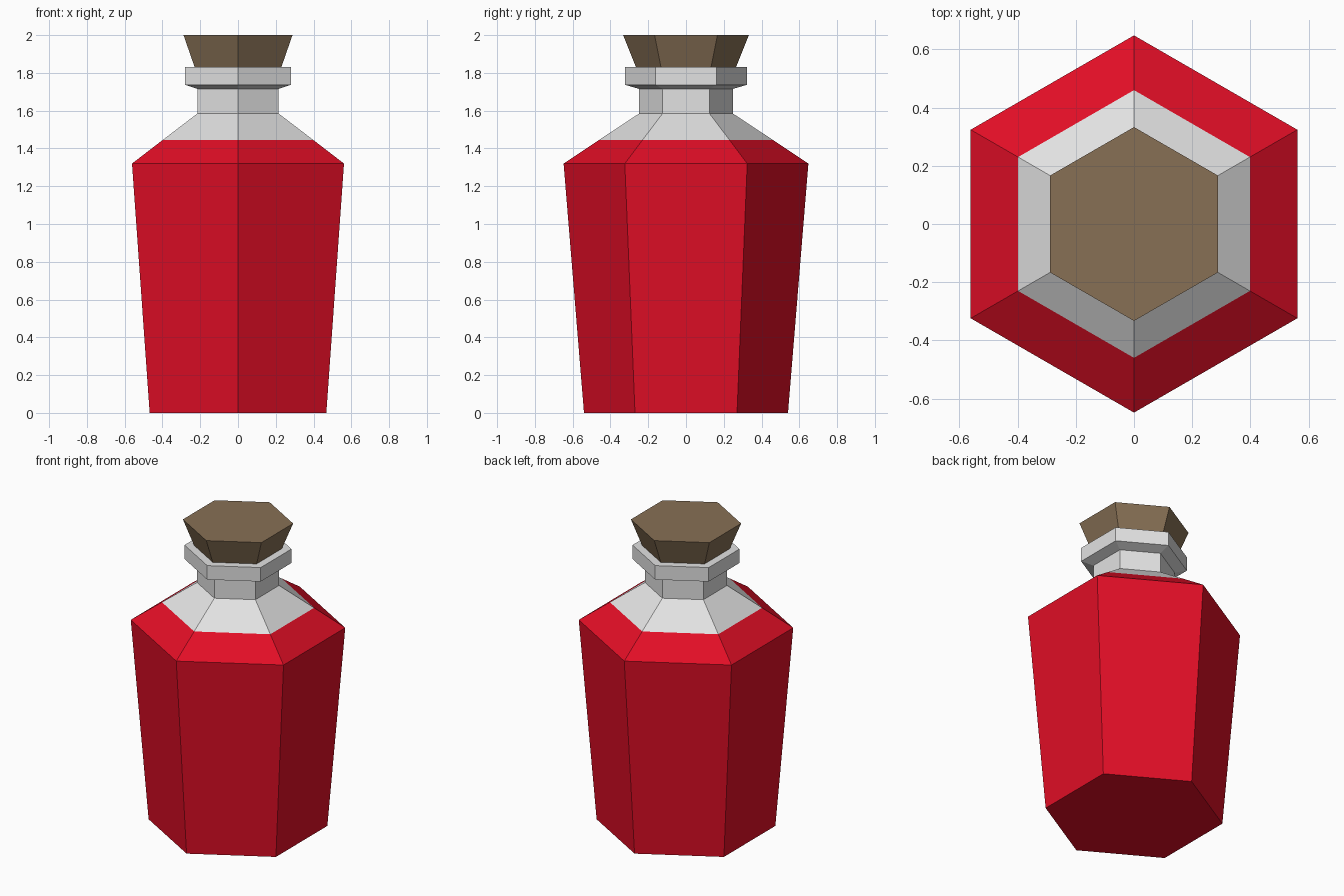
import bpy
import bmesh
import math

if "Cube" in bpy.data.objects:
    bpy.data.objects.remove(bpy.data.objects["Cube"])


def material(name, rgb):
    # sRGB 0-255 to linear
    lin = [((c / 255 + 0.055) / 1.055) ** 2.4 if c > 10 else c / 255 / 12.92 for c in rgb]
    m = bpy.data.materials.new(name)
    m.diffuse_color = (*lin, 1)
    m.use_nodes = True
    m.node_tree.nodes["Principled BSDF"].inputs["Base Color"].default_value = m.diffuse_color
    return m


red = material("red_liquid", (226, 14, 38))
glass = material("pale_glass", (226, 226, 226))
brown = material("cork_brown", (135, 112, 85))


def hex_lathe(name, profile, mats, split=None):
    """Six-sided solid from (corner radius, height) points, corners on the y axis."""
    bm = bmesh.new()
    rings = []
    for r, z in profile:
        angles = [math.radians(90 + 60 * k) for k in range(6)]
        rings.append([bm.verts.new((r * math.cos(a), r * math.sin(a), z)) for a in angles])
    for low, high in zip(rings, rings[1:]):
        for i in range(6):
            j = (i + 1) % 6
            bm.faces.new((low[i], low[j], high[j], high[i]))
    bm.faces.new(rings[0][::-1])
    bm.faces.new(rings[-1])
    bmesh.ops.recalc_face_normals(bm, faces=bm.faces)
    # second colour above the split height
    if split is not None:
        for f in bm.faces:
            f.material_index = int(f.calc_center_median().z > split)
    mesh = bpy.data.meshes.new(name)
    bm.to_mesh(mesh)
    bm.free()
    for m in mats:
        mesh.materials.append(m)
    obj = bpy.data.objects.new(name, mesh)
    bpy.context.collection.objects.link(obj)
    return obj


# Bottle: tapered body, shoulder cut at the liquid line, neck and flared lip
FILL = 1.445
bottle = [(0.54, 0), (0.648, 1.32), (0.46, FILL), (0.248, 1.585),
          (0.248, 1.715), (0.323, 1.737), (0.323, 1.83)]
hex_lathe("bottle", bottle, [red, glass], FILL)

# Cork stopper widening upward
hex_lathe("cork", [(0.263, 1.825), (0.333, 2.0)], [brown])
